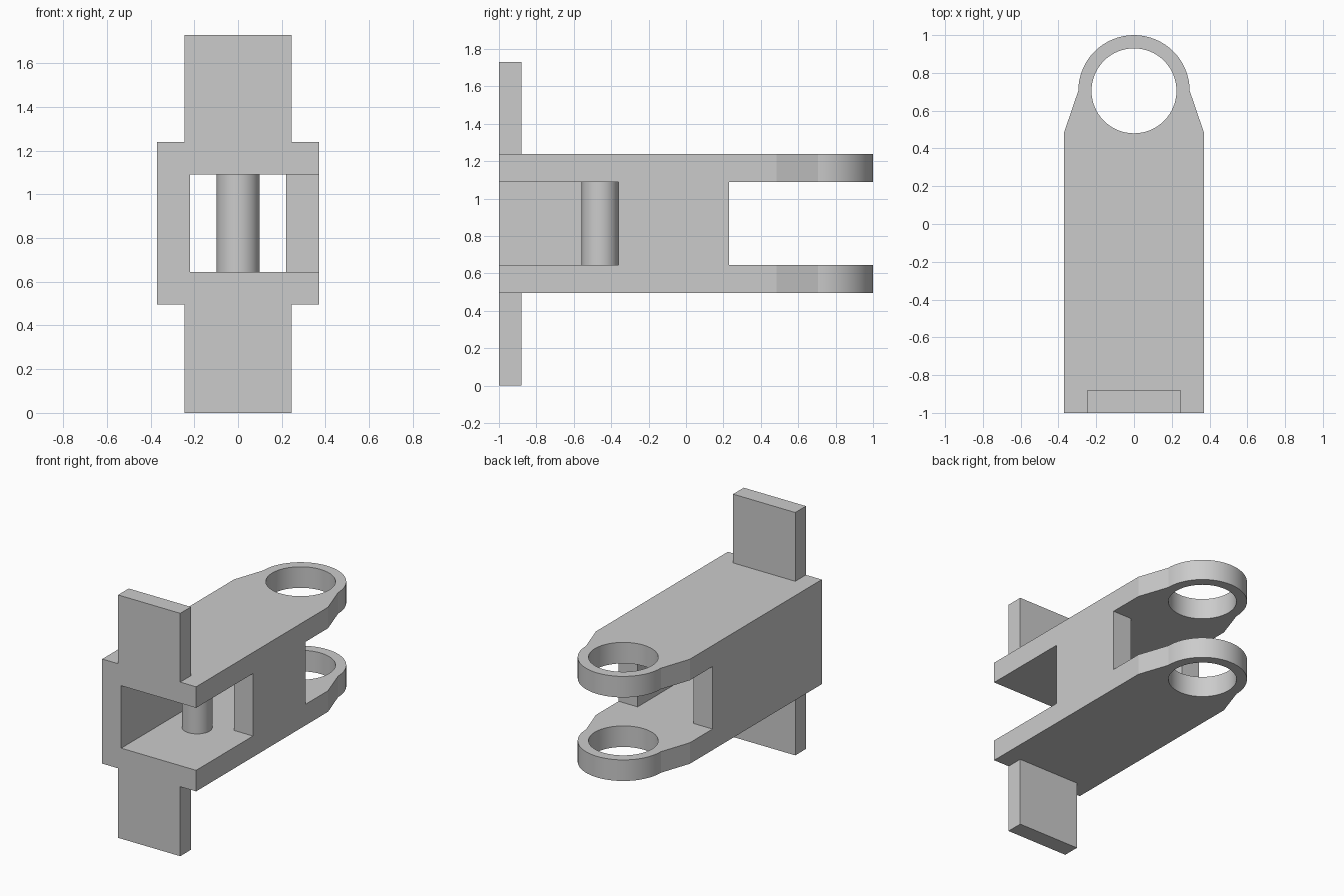
import bpy, bmesh, math
from mathutils import Matrix

if "Cube" in bpy.data.objects:
    bpy.data.objects.remove(bpy.data.objects["Cube"], do_unlink=True)

# Single material
grey = bpy.data.materials.new("plain_grey")
grey.use_nodes = True
grey.diffuse_color = (0.6, 0.6, 0.6, 1)
grey.node_tree.nodes["Principled BSDF"].inputs["Base Color"].default_value = (0.6, 0.6, 0.6, 1)


def add_object(name, bm):
    bmesh.ops.recalc_face_normals(bm, faces=bm.faces)
    mesh = bpy.data.meshes.new(name)
    bm.to_mesh(mesh)
    bm.free()
    mesh.materials.append(grey)
    obj = bpy.data.objects.new(name, mesh)
    bpy.context.collection.objects.link(obj)
    return obj


def box(name, x, y, z):
    bm = bmesh.new()
    bmesh.ops.create_cube(bm, size=1)
    for v in bm.verts:
        v.co = [r[0] if c < 0 else r[1] for c, r in zip(v.co, (x, y, z))]
    return add_object(name, bm)


def cylinder(name, radius, y, z0, z1):
    bm = bmesh.new()
    bmesh.ops.create_cone(bm, cap_ends=True, segments=64, radius1=radius, radius2=radius,
                          depth=z1 - z0, matrix=Matrix.Translation((0, y, (z0 + z1) / 2)))
    return add_object(name, bm)


def prism(name, outline, z0, z1):
    bm = bmesh.new()
    face = bm.faces.new([bm.verts.new((x, y, z0)) for x, y in outline])
    top = bmesh.ops.extrude_face_region(bm, geom=[face])["geom"]
    for v in top:
        if isinstance(v, bmesh.types.BMVert):
            v.co.z = z1
    return add_object(name, bm)


def combine(target, other, operation):
    other.hide_render = True
    mod = target.modifiers.new(operation.lower(), "BOOLEAN")
    mod.operation = operation
    mod.solver = "EXACT"
    mod.object = other
    bpy.context.view_layer.objects.active = target
    bpy.ops.object.modifier_apply(modifier=mod.name)
    bpy.data.objects.remove(other, do_unlink=True)


BOTTOM, TOP = 0.495, 1.24          # outer faces of the plates
GAP = (0.645, 1.09)                # space between the plates
HALF, INNER = 0.37, 0.22           # outer and inner half widths
EYE_Y, EYE_R = 0.705, 0.295        # rounded fork end

# Body outline: straight sides, a short taper and a round end
arc = [(EYE_R * math.cos(math.pi * i / 32), EYE_Y + EYE_R * math.sin(math.pi * i / 32))
       for i in range(33)]
outline = [(-HALF, -1), (HALF, -1), (HALF, 0.485)] + arc + [(-HALF, 0.485)]
body = prism("clevis_body", outline, BOTTOM, TOP)

# Channel through the body, open fork at the back, side opening and eye holes
combine(body, box("channel_cutter", (-INNER, INNER), (-1.2, 1.2), GAP), "DIFFERENCE")
combine(body, box("fork_cutter", (-0.6, 0.6), (0.23, 1.2), GAP), "DIFFERENCE")
combine(body, box("side_cutter", (0, 0.6), (-1.2, -0.36), GAP), "DIFFERENCE")
combine(body, cylinder("eye_cutter", 0.225, EYE_Y, 0.3, 1.4), "DIFFERENCE")

# Upright tabs at the front, above and below
for name, z in (("lower_tab", (0, BOTTOM + 0.05)), ("upper_tab", (TOP - 0.05, 1.73))):
    combine(body, box(name, (-0.245, 0.245), (-1, -0.88), z), "UNION")

# Cross pin between the plates
pin = cylinder("cross_pin", 0.098, -0.46, *GAP)

# Smooth the round surfaces and keep the corners crisp
bpy.ops.object.select_all(action="DESELECT")
for obj in (body, pin):
    obj.select_set(True)
bpy.context.view_layer.objects.active = body
bpy.ops.object.shade_smooth_by_angle(angle=math.radians(15))
